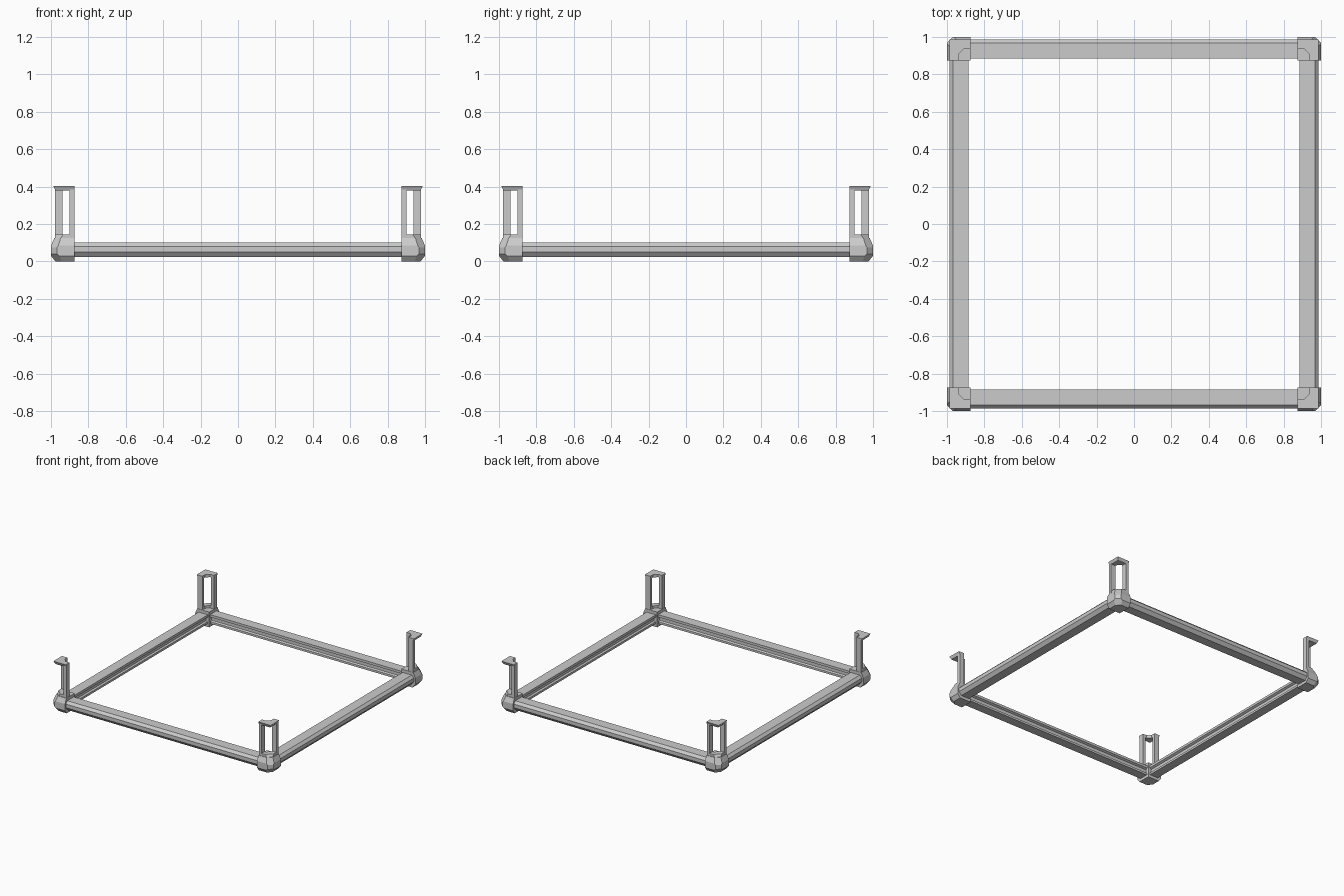
import bpy, bmesh
from math import pi
from mathutils import Vector, Matrix

if "Cube" in bpy.data.objects:
    bpy.data.objects.remove(bpy.data.objects["Cube"])


def prism(bm, pts, place, a, b):
    """Extrude a 2D profile between a and b; place(u, v, w) maps to 3D."""
    lo = [bm.verts.new(place(u, v, a)) for u, v in pts]
    hi = [bm.verts.new(place(u, v, b)) for u, v in pts]
    n = len(pts)
    bm.faces.new(lo[::-1])
    bm.faces.new(hi)
    for i in range(n):
        bm.faces.new((lo[i], lo[(i + 1) % n], hi[(i + 1) % n], hi[i]))
    return lo, hi


def cut(bm, point, normal):
    """Slice off everything beyond a plane and close the opening."""
    geom = bm.verts[:] + bm.edges[:] + bm.faces[:]
    r = bmesh.ops.bisect_plane(bm, geom=geom, plane_co=Vector(point),
                               plane_no=Vector(normal).normalized(), clear_outer=True)
    edges = [e for e in r["geom_cut"] if isinstance(e, bmesh.types.BMEdge)]
    if edges:
        bmesh.ops.holes_fill(bm, edges=edges, sides=0)


def four(name, bm):
    """Finish a mesh and place it on all four sides of the square."""
    bmesh.ops.recalc_face_normals(bm, faces=bm.faces)
    me = bpy.data.meshes.new(name)
    bm.to_mesh(me)
    bm.free()
    for k in range(4):
        ob = bpy.data.objects.new(f"{name}_{k + 1}", me)
        ob.matrix_world = Matrix.Rotation(k * pi / 2, 4, 'Z')
        bpy.context.collection.objects.link(ob)


def upright(u, v, w):
    return (u, v, w)


# Side rails: chamfered outside, grooved inside
bm = bmesh.new()
rail = [(0.885, 0.10), (0.968, 0.10), (0.987, 0.08), (0.987, 0.05), (0.965, 0.023),
        (0.89, 0.023), (0.89, 0.04), (0.902, 0.048), (0.902, 0.072), (0.885, 0.08)]
prism(bm, rail, lambda u, v, w: (u, w, v), -0.89, 0.89)
four("rail", bm)

# Faceted corner blocks
bm = bmesh.new()
prism(bm, [(0.873, 0.873), (1, 0.873), (1, 1), (0.873, 1)], upright, 0, 0.125)
for n in ((1, 0), (0, 1)):
    p = (n[0], n[1])
    cut(bm, (p[0], p[1], 0.085), (n[0], n[1], 0.45))
    cut(bm, (p[0], p[1], 0.03), (n[0], n[1], -0.8))
cut(bm, (0.984, 0.984, 0.06), (1, 1, 0))
cut(bm, (0.984, 0.984, 0.075), (1, 1, 0.75))
cut(bm, (0.984, 0.984, 0.04), (1, 1, -1.2))
four("corner_block", bm)


# L-shaped outline shared by the bracket sill and cap
def ell(outer):
    return [(0.875, 0.937), (0.91, 0.937), (0.937, 0.91), (0.937, 0.875),
            (outer, 0.875), (outer, outer), (0.875, outer)]


# Bracket sill with sloped outer faces
bm = bmesh.new()
lo, hi = prism(bm, ell(0.978), upright, 0.12, 0.145)
cut(bm, (0.955, 0.955, 0.145), (1, 1, 0.8))
four("bracket_sill", bm)

# Paired uprights at the ends of the L
bm = bmesh.new()
post = [(0.875, 0.937), (0.90, 0.937), (0.90, 0.979), (0.875, 0.979)]
prism(bm, post, upright, 0.10, 0.385)
prism(bm, [(v, u) for u, v in post], upright, 0.10, 0.385)
four("bracket_posts", bm)

# Cap flaring outward to its upper rim
bm = bmesh.new()
lo, hi = prism(bm, ell(0.987), upright, 0.378, 0.402)
for v in lo:
    v.co.x = min(v.co.x, 0.976)
    v.co.y = min(v.co.y, 0.976)
four("bracket_cap", bm)
